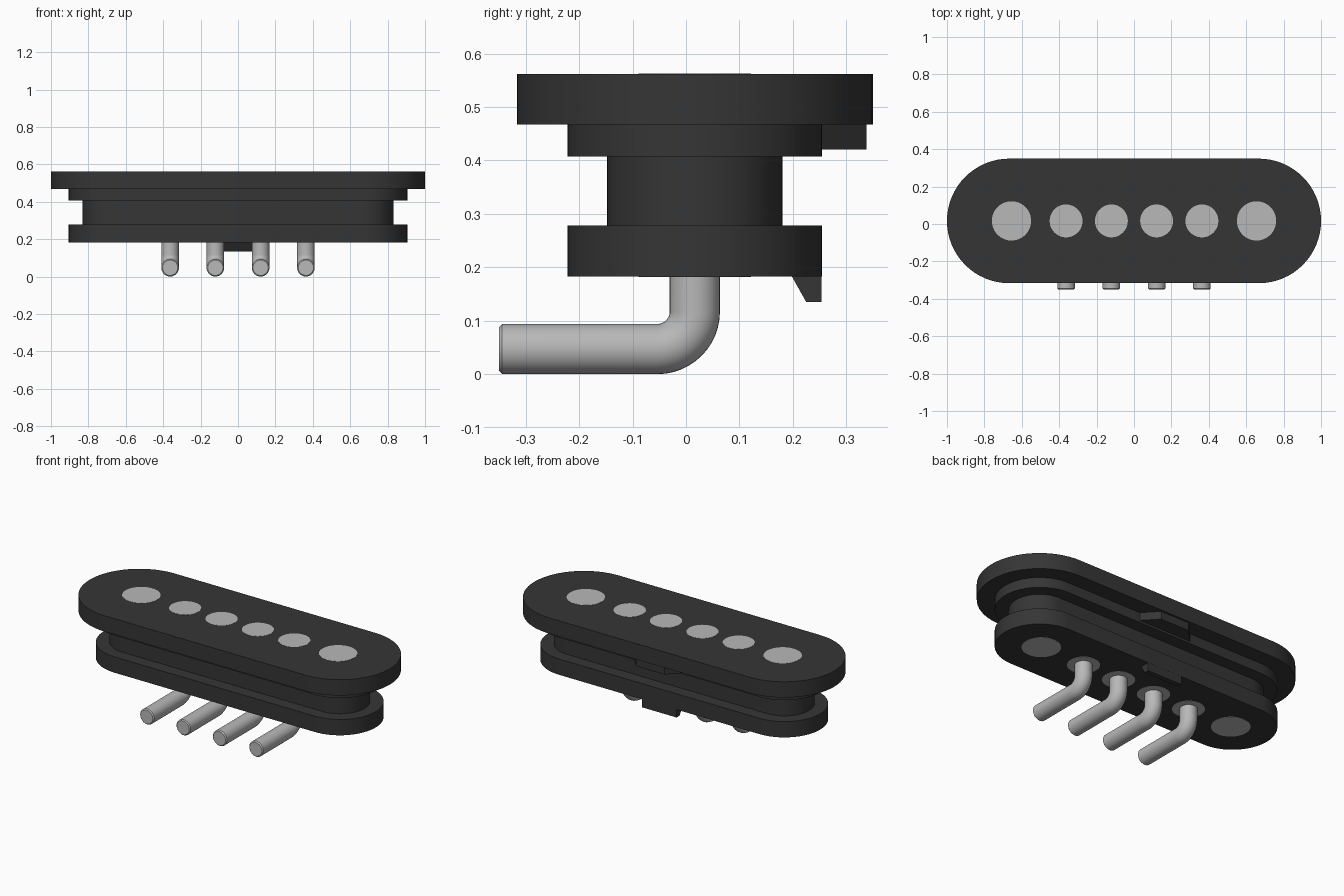
import bpy, bmesh
from math import sin, cos, pi, radians
from mathutils import Vector

if "Cube" in bpy.data.objects:
    bpy.data.objects.remove(bpy.data.objects["Cube"], do_unlink=True)

Y0 = 0.0165       # centre line of the housing
HALF = 0.667      # half of the straight run between the round ends
BOTTOM, TOP = 0.183, 0.562


def material(name, value, rough):
    mat = bpy.data.materials.new(name)
    mat.use_nodes = True
    colour = (value, value, value, 1)
    mat.diffuse_color = colour
    bsdf = next(n for n in mat.node_tree.nodes if n.type == "BSDF_PRINCIPLED")
    bsdf.inputs["Base Color"].default_value = colour
    bsdf.inputs["Roughness"].default_value = rough
    return mat


black = material("black plastic", 0.036, 0.6)
silver = material("silver metal", 0.48, 0.5)


def finish(name, bm, mat, smooth=True):
    bmesh.ops.recalc_face_normals(bm, faces=bm.faces[:])
    mesh = bpy.data.meshes.new(name)
    bm.to_mesh(mesh)
    bm.free()
    obj = bpy.data.objects.new(name, mesh)
    bpy.context.collection.objects.link(obj)
    mesh.materials.append(mat)
    if smooth:
        bpy.ops.object.select_all(action="DESELECT")
        obj.select_set(True)
        bpy.context.view_layer.objects.active = obj
        bpy.ops.object.shade_smooth_by_angle(angle=radians(35))
    return obj


def skin(name, rings, mat):
    """Join closed rings of points into one capped tube."""
    bm = bmesh.new()
    loops = [[bm.verts.new(p) for p in ring] for ring in rings]
    n = len(loops[0])
    for a, b in zip(loops, loops[1:]):
        for i in range(n):
            j = (i + 1) % n
            bm.faces.new((a[i], a[j], b[j], b[i]))
    bm.faces.new(loops[0])
    bm.faces.new(loops[-1])
    return finish(name, bm, mat)


def prism(name, points, offset, mat):
    """Extrude a flat outline along an offset."""
    bm = bmesh.new()
    face = bm.faces.new([bm.verts.new(p) for p in points])
    new = bmesh.ops.extrude_face_region(bm, geom=[face])["geom"]
    verts = [g for g in new if isinstance(g, bmesh.types.BMVert)]
    bmesh.ops.translate(bm, verts=verts, vec=offset)
    return finish(name, bm, mat, smooth=False)


def stadium(r, z, steps=32):
    ring = []
    for side in (1, -1):
        for i in range(steps + 1):
            a = -pi / 2 + pi * i / steps
            ring.append((side * (HALF + r * cos(a)), Y0 + side * r * sin(a), z))
    return ring


def disc(name, x, r):
    rings = [[(x + r * cos(2 * pi * i / 48), Y0 + r * sin(2 * pi * i / 48), z)
              for i in range(48)] for z in (BOTTOM - 0.001, TOP + 0.001)]
    return skin(name, rings, silver)


# Stepped housing with its groove and top flange
profile = [(0.238, BOTTOM), (0.238, 0.278), (0.164, 0.278), (0.164, 0.407),
           (0.238, 0.407), (0.238, 0.467), (0.333, 0.467), (0.333, TOP)]
skin("housing", [stadium(r, z) for r, z in profile], black)

# Key under the flange at the back, and the wedge below the housing
prism("back_key", [(-0.175, 0.253, 0.42), (0.175, 0.253, 0.42),
                   (0.095, 0.338, 0.42), (-0.095, 0.338, 0.42)],
      (0, 0, 0.048), black)
prism("bottom_wedge", [(-0.115, 0.198, BOTTOM), (-0.115, 0.254, BOTTOM),
                       (-0.115, 0.254, 0.135), (-0.115, 0.225, 0.135)],
      (0.23, 0, 0), black)

# Round magnets at both ends
for label, x in (("left", 0.655), ("right", -0.655)):
    disc(label + "_magnet", x, 0.105)

# Contacts with bent pins
PIN_R, BEND = 0.047, 0.07


def pin(name, x):
    y_bend, z_bend = Y0 - BEND, PIN_R + BEND
    down = Vector((0, 0, -1))
    path = [(Vector((x, Y0, BOTTOM + 0.01)), down, PIN_R)]
    for i in range(13):
        a = pi / 2 * i / 12
        path.append((Vector((x, y_bend + BEND * cos(a), z_bend - BEND * sin(a))),
                     Vector((0, -sin(a), -cos(a))), PIN_R))
    forward = Vector((0, -1, 0))
    path.append((Vector((x, -0.344, PIN_R)), forward, PIN_R))
    path.append((Vector((x, -0.35, PIN_R)), forward, PIN_R - 0.006))
    side = Vector((1, 0, 0))
    rings = []
    for centre, along, r in path:
        up = side.cross(along)
        rings.append([centre + r * (side * cos(2 * pi * i / 32) + up * sin(2 * pi * i / 32))
                      for i in range(32)])
    skin(name, rings, silver)


for i in range(4):
    x = (i - 1.5) * 0.242
    disc(f"contact_{i + 1}", x, 0.088)
    pin(f"bent_pin_{i + 1}", x)
